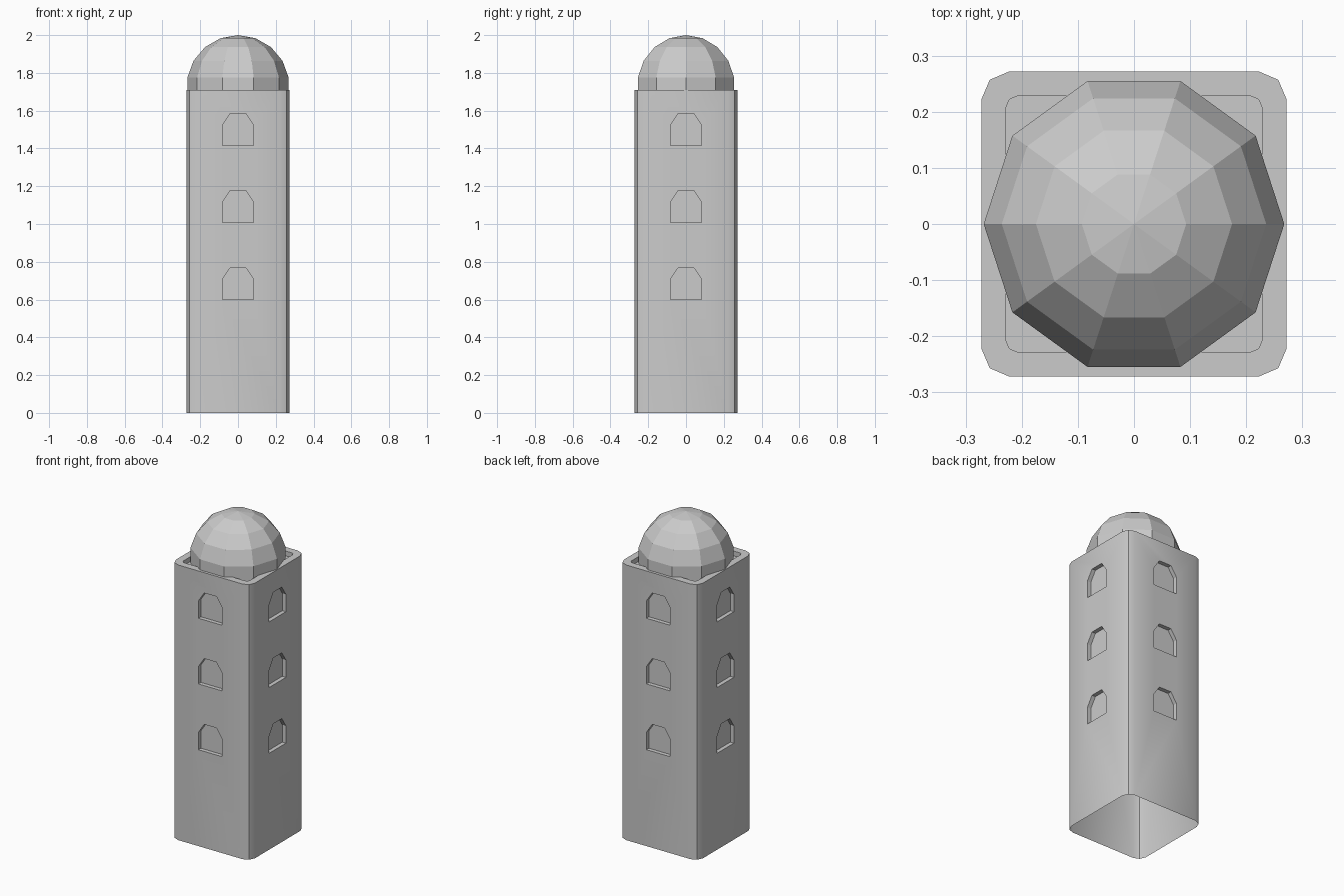
import bpy, bmesh, math

if "Cube" in bpy.data.objects:
    bpy.data.objects.remove(bpy.data.objects["Cube"])


def ring(bm, pts):
    return [bm.verts.new(p) for p in pts]


def bridge(bm, a, b):
    n = len(a)
    for i in range(n):
        j = (i + 1) % n
        bm.faces.new((a[i], a[j], b[j], b[i]))


def finish(bm, name):
    bmesh.ops.recalc_face_normals(bm, faces=bm.faces)
    me = bpy.data.meshes.new(name)
    bm.to_mesh(me)
    bm.free()
    ob = bpy.data.objects.new(name, me)
    bpy.context.collection.objects.link(ob)
    return ob


def square(h, c, m, z):
    # square outline of half width h, corners rounded through (m, m)
    pts = []
    for k in range(4):
        ca, sa = [(1, 0), (0, 1), (-1, 0), (0, -1)][k]
        for x, y in ((h, c), (m, m), (c, h)):
            pts.append((x * ca - y * sa, x * sa + y * ca, z))
    return pts


# tower body with a raised rim around a sunken roof
TOP, FLOOR = 1.71, 1.68
bm = bmesh.new()
loops = [ring(bm, square(*s)) for s in (
    (0.272, 0.222, 0.257, 0), (0.272, 0.222, 0.257, TOP),
    (0.228, 0.208, 0.222, TOP), (0.228, 0.208, 0.222, FLOOR))]
for a, b in zip(loops, loops[1:]):
    bridge(bm, a, b)
bm.faces.new(loops[0])
bm.faces.new(loops[-1])
tower = finish(bm, "tower")

# window cutters: three on each of the four sides
window = [(-0.082, 0), (0.082, 0), (0.082, 0.108), (0.042, 0.168),
          (-0.042, 0.168), (-0.082, 0.108)]
bm = bmesh.new()
for k in range(4):
    ca, sa = math.cos(k * math.pi / 2), math.sin(k * math.pi / 2)
    for z0 in (0.599, 1.008, 1.416):
        ends = []
        for y in (-0.247, -0.32):
            ends.append(ring(bm, [(x * ca - y * sa, x * sa + y * ca, z0 + z)
                                  for x, z in window]))
            bm.faces.new(ends[-1])
        bridge(bm, *ends)
cutter = finish(bm, "window_cutter")
cutter.hide_render = True

bpy.context.view_layer.objects.active = tower
tower.select_set(True)
mod = tower.modifiers.new("windows", 'BOOLEAN')
mod.operation = 'DIFFERENCE'
mod.solver = 'EXACT'
mod.object = cutter
bpy.ops.object.modifier_apply(modifier=mod.name)
bpy.data.objects.remove(cutter)

# open underside
bm = bmesh.new()
bm.from_mesh(tower.data)
base = [f for f in bm.faces if all(v.co.z < 1e-4 for v in f.verts)]
bmesh.ops.delete(bm, geom=base, context='FACES_ONLY')
bm.to_mesh(tower.data)
bm.free()
bpy.ops.object.shade_smooth_by_angle()

# faceted ten-sided dome
R, SIDES = 0.272, 10
bm = bmesh.new()
rings = []
for deg in (20, 40, 60, 80, 100):
    t = math.radians(deg)
    rings.append(ring(bm, [(R * math.sin(t) * math.cos(2 * math.pi * i / SIDES),
                            R * math.sin(t) * math.sin(2 * math.pi * i / SIDES),
                            2 - R + R * math.cos(t)) for i in range(SIDES)]))
for a, b in zip(rings, rings[1:]):
    bridge(bm, a, b)
tip = bm.verts.new((0, 0, 2))
for i in range(SIDES):
    bm.faces.new((tip, rings[0][i], rings[0][(i + 1) % SIDES]))
finish(bm, "dome")
